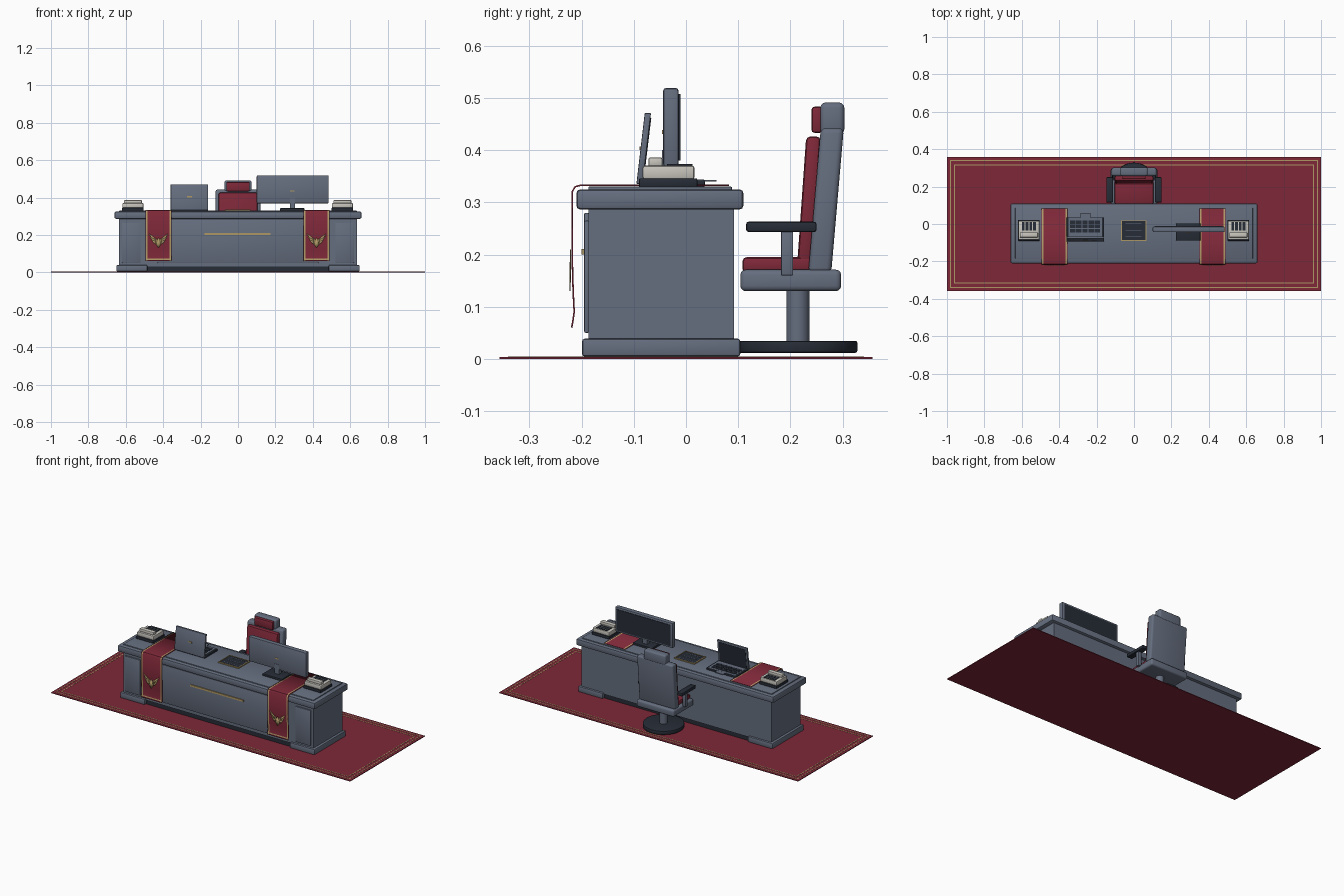
import bpy, bmesh, math

cube = bpy.data.objects.get("Cube")
if cube:
    bpy.data.objects.remove(cube, do_unlink=True)


def material(name, rgb):
    m = bpy.data.materials.new(name)
    m.use_nodes = True
    m.diffuse_color = (*rgb, 1)
    m.node_tree.nodes["Principled BSDF"].inputs["Base Color"].default_value = (*rgb, 1)
    return m


SLATE = material("slate", (0.13, 0.155, 0.21))
DARK = material("charcoal", (0.02, 0.026, 0.038))
RED = material("crimson", (0.21, 0.021, 0.04))
GOLD = material("gold", (0.42, 0.31, 0.13))
CREAM = material("cream", (0.58, 0.56, 0.51))


def finish(name, bm, *mats):
    bmesh.ops.recalc_face_normals(bm, faces=bm.faces)
    me = bpy.data.meshes.new(name)
    bm.to_mesh(me)
    bm.free()
    for m in mats:
        me.materials.append(m)
    ob = bpy.data.objects.new(name, me)
    bpy.context.collection.objects.link(ob)
    return ob


def add_box(bm, x0, x1, y0, y1, z0, z1, lean=0):
    geo = bmesh.ops.create_cube(bm, size=1)
    for v in geo["verts"]:
        up = v.co.z + 0.5
        v.co.x = x0 + (x1 - x0) * (v.co.x + 0.5)
        v.co.y = y0 + (y1 - y0) * (v.co.y + 0.5) + lean * up
        v.co.z = z0 + (z1 - z0) * up


def boxes(name, mat, items, bevel=0.0, segments=2):
    bm = bmesh.new()
    for item in items:
        add_box(bm, *item)
    if bevel:
        bmesh.ops.bevel(bm, geom=bm.edges[:], offset=bevel, segments=segments,
                        profile=0.5, affect='EDGES', clamp_overlap=True)
    return finish(name, bm, mat)


def box(name, mat, *dims, bevel=0.0, segments=2):
    return boxes(name, mat, [dims], bevel, segments)


def frame(name, mat, x0, x1, y0, y1, z0, z1, w):
    return boxes(name, mat, [(x0, x1, y0, y0 + w, z0, z1), (x0, x1, y1 - w, y1, z0, z1),
                             (x0, x0 + w, y0 + w, y1 - w, z0, z1),
                             (x1 - w, x1, y0 + w, y1 - w, z0, z1)])


def cylinder(name, mat, y, z0, z1, r, bevel=0.0):
    bm = bmesh.new()
    bmesh.ops.create_cone(bm, cap_ends=True, segments=40, radius1=r, radius2=r, depth=z1 - z0)
    bmesh.ops.translate(bm, verts=bm.verts, vec=(0, y, (z0 + z1) / 2))
    if bevel:
        rim = [e for e in bm.edges if abs(e.verts[0].co.z - e.verts[1].co.z) < 1e-5]
        bmesh.ops.bevel(bm, geom=rim, offset=bevel, segments=2, profile=0.5, affect='EDGES')
    return finish(name, bm, mat)


def both(x0, x1, *rest):
    return [(x0, x1, *rest), (-x1, -x0, *rest)]


# Rug with two fine border lines
box("rug", RED, -1, 1, -0.357, 0.357, 0, 0.004)
for i, inset in enumerate((0.016, 0.038)):
    frame(f"rug_border_{i + 1}", GOLD, inset - 1, 1 - inset,
          inset - 0.357, 0.357 - inset, 0.003, 0.005, 0.005)

# Desk carcass
box("desk_body", SLATE, -0.635, 0.635, -0.187, 0.092, 0.03, 0.292)
boxes("desk_plinths", SLATE, both(0.485, 0.65, -0.199, 0.104, 0.005, 0.039), 0.005)
box("desk_toe_kick", DARK, -0.49, 0.49, -0.18, 0.085, 0.004, 0.032)
box("desk_top", SLATE, -0.66, 0.66, -0.21, 0.11, 0.286, 0.325, bevel=0.008)
box("desk_top_inlay", SLATE, -0.635, 0.635, -0.187, 0.088, 0.322, 0.33, bevel=0.002)

# Front panels and trim
boxes("side_front_panels", SLATE, both(0.52, 0.62, -0.195, -0.185, 0.05, 0.265), 0.003)
box("centre_front_panel", SLATE, -0.43, 0.43, -0.195, -0.185, 0.05, 0.28, bevel=0.003)
box("front_gold_bar", GOLD, -0.18, 0.175, -0.2, -0.193, 0.2, 0.211)


# Draped cloths: a profile swept across columns, gold along the hem
def banner(name, cx):
    path = [(0.082, 0.333), (-0.2, 0.333), (-0.212, 0.33), (-0.218, 0.32), (-0.218, 0.2),
            (-0.216, 0.13), (-0.214, 0.09), (-0.2165, 0.073), (-0.2175, 0.067), (-0.219, 0.06)]
    columns = [-0.07, -0.066, -0.059, 0.059, 0.066, 0.07]
    bm = bmesh.new()
    grid = [[bm.verts.new((cx + x, y, z)) for x in columns] for y, z in path]
    for r in range(len(path) - 1):
        for c in range(len(columns) - 1):
            f = bm.faces.new((grid[r][c], grid[r][c + 1], grid[r + 1][c + 1], grid[r + 1][c]))
            hem = r == len(path) - 3 and 0 < c < 4
            f.material_index = int(c in (1, 3) or hem)
    ob = finish(name, bm, RED, GOLD)
    mod = ob.modifiers.new("thickness", 'SOLIDIFY')
    mod.thickness = 0.003
    mod.offset = 0


# Winged ornament: leaf-shaped feathers fanned either side of a spine
def ornament(name, cx):
    bm = bmesh.new()
    feathers = [(0.004, 0.147, 72, 0.042), (0.007, 0.150, 38, 0.038),
                (0.007, 0.155, 42, 0.054), (0.008, 0.162, 46, 0.066)]
    for side in (-1, 1):
        for x, z, angle, length in feathers:
            a = math.radians(angle)
            dx, dz = math.cos(a), math.sin(a)
            pts = [(0, 0), (0.4, -0.007), (1, 0), (0.4, 0.007)]
            verts = [bm.verts.new((cx + side * (x + t * length * dx - w * dz), -0.2215,
                                   z + t * length * dz + w * dx)) for t, w in pts]
            bm.faces.new(verts)
    spine = [(0, 0.13), (0.013, 0.15), (0.008, 0.172), (0, 0.186), (-0.008, 0.172), (-0.013, 0.15)]
    bm.faces.new([bm.verts.new((cx + x, -0.222, z)) for x, z in spine])
    ob = finish(name, bm, GOLD)
    mod = ob.modifiers.new("thickness", 'SOLIDIFY')
    mod.thickness = 0.002
    mod.offset = 0


for side, cx in (("left", 0.42), ("right", -0.425)):
    banner(f"{side}_banner", cx)
    ornament(f"{side}_banner_ornament", cx)

# Monitor, screen toward the chair
box("monitor_case", SLATE, 0.1, 0.485, -0.044, -0.014, 0.368, 0.519, bevel=0.006)
box("monitor_screen", DARK, 0.112, 0.473, -0.016, -0.011, 0.38, 0.507)
box("monitor_badge", GOLD, 0.278, 0.302, -0.046, -0.042, 0.431, 0.438)
box("monitor_neck", SLATE, 0.277, 0.306, -0.046, -0.022, 0.335, 0.4)
box("monitor_foot", DARK, 0.225, 0.355, -0.088, 0.003, 0.33, 0.343, bevel=0.003)

# Laptop
box("laptop_base", DARK, -0.36, -0.16, -0.088, 0.036, 0.33, 0.342, bevel=0.002)
box("laptop_deck", SLATE, -0.35, -0.17, -0.07, 0.034, 0.341, 0.3435)
boxes("laptop_keys", DARK, [(x, x + 0.028, y, y + 0.018, 0.343, 0.346)
      for x in (-0.342, -0.309, -0.276, -0.243, -0.21) for y in (-0.045, -0.022, 0.001)])
box("laptop_touchpad", SLATE, -0.287, -0.233, 0.025, 0.058, 0.34, 0.343)
box("laptop_lid", SLATE, -0.36, -0.16, -0.095, -0.083, 0.335, 0.471, 0.016, bevel=0.002)
box("laptop_screen", DARK, -0.35, -0.17, -0.084, -0.0805, 0.345, 0.461, 0.014)
box("laptop_badge", GOLD, -0.273, -0.247, -0.089, -0.085, 0.4, 0.407)

# Gold-edged key pad in the middle of the desk
box("keypad", DARK, -0.066, 0.062, -0.086, 0.016, 0.329, 0.334)
frame("keypad_frame", GOLD, -0.07, 0.066, -0.09, 0.02, 0.329, 0.336, 0.005)
boxes("keypad_rows", SLATE, [(-0.045, 0.041, y, y + 0.003, 0.333, 0.335)
                             for y in (-0.07, -0.035, 0)])

# Telephones at both ends
for side, cx in (("left", 0.558), ("right", -0.562)):
    box(f"{side}_phone_foot", DARK, cx - 0.058, cx + 0.058, -0.09, 0.022, 0.329, 0.346, bevel=0.003)
    box(f"{side}_phone_body", CREAM, cx - 0.056, cx + 0.056, -0.083, 0.016, 0.344, 0.37, bevel=0.004)
    box(f"{side}_phone_handset", CREAM, cx - 0.048, cx + 0.048, -0.072, -0.045, 0.368, 0.386, bevel=0.004)
    boxes(f"{side}_phone_keys", DARK, [(cx + x - 0.007, cx + x + 0.007, -0.036, 0.012, 0.369, 0.373)
                                       for x in (-0.03, -0.01, 0.01, 0.03)])

# Chair
cylinder("chair_foot", DARK, 0.214, 0.012, 0.035, 0.114, 0.004)
cylinder("chair_column", SLATE, 0.214, 0.03, 0.135, 0.022)
box("chair_seat", SLATE, -0.125, 0.125, 0.104, 0.297, 0.13, 0.171, bevel=0.01, segments=3)
box("seat_cushion", RED, -0.105, 0.105, 0.108, 0.24, 0.165, 0.195, bevel=0.008)
box("chair_back", SLATE, -0.12, 0.12, 0.234, 0.278, 0.165, 0.442, 0.024, bevel=0.01, segments=3)
box("back_cushion", RED, -0.103, 0.103, 0.212, 0.24, 0.17, 0.426, 0.018, bevel=0.008)
box("headrest", SLATE, -0.073, 0.073, 0.257, 0.303, 0.43, 0.491, bevel=0.01, segments=3)
box("headrest_cushion", RED, -0.062, 0.062, 0.24, 0.262, 0.433, 0.483, bevel=0.006)
boxes("armrest_posts", SLATE, both(0.12, 0.14, 0.182, 0.205, 0.16, 0.245), 0.002)
boxes("armrests", DARK, both(0.112, 0.148, 0.115, 0.25, 0.243, 0.263), 0.005)

# Smooth rounded edges, keep corners sharp
bpy.ops.object.select_all(action='DESELECT')
for ob in bpy.context.scene.objects:
    if ob.type == 'MESH':
        ob.select_set(True)
        bpy.context.view_layer.objects.active = ob
bpy.ops.object.shade_smooth_by_angle(angle=math.radians(35))
